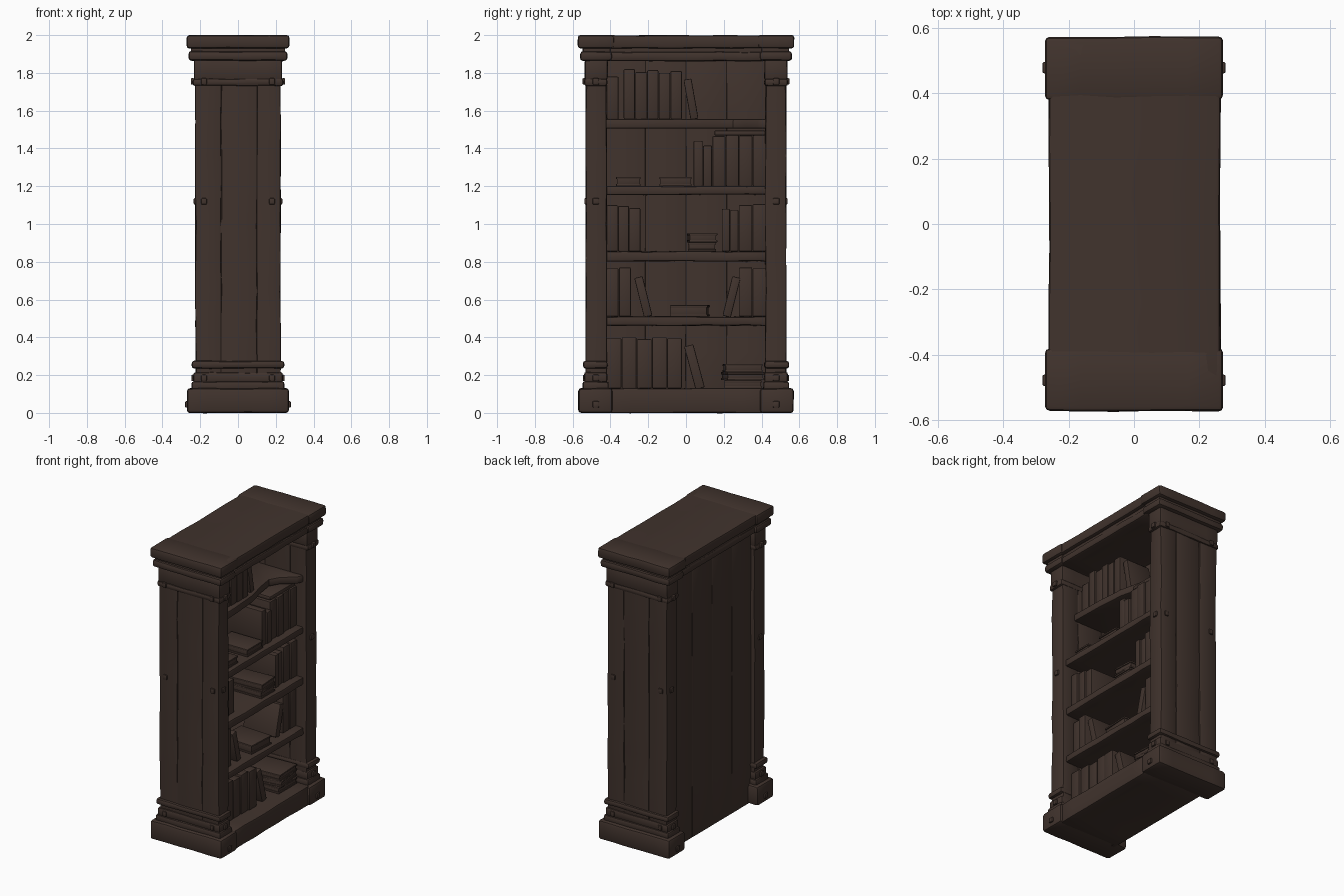
import bpy, bmesh, math, random
from mathutils import Matrix, Vector

if "Cube" in bpy.data.objects:
    bpy.data.objects.remove(bpy.data.objects["Cube"])

random.seed(4)

wood = bpy.data.materials.new("dark brown wood")
wood.diffuse_color = (0.052, 0.033, 0.026, 1)
wood.use_nodes = True
wood.node_tree.nodes["Principled BSDF"].inputs["Base Color"].default_value = wood.diffuse_color


def finish(name, bm):
    bmesh.ops.recalc_face_normals(bm, faces=bm.faces)
    me = bpy.data.meshes.new(name)
    bm.to_mesh(me)
    bm.free()
    ob = bpy.data.objects.new(name, me)
    me.materials.append(wood)
    bpy.context.collection.objects.link(ob)
    return ob


def box(name, x, y, z, bevel=0.008, cuts=0, axis=2, wobble=0.0, lean=0.0, turn=0.0):
    """Bevelled box from ranges; cuts and wobble give a hand-hewn edge."""
    lo, hi = Vector((x[0], y[0], z[0])), Vector((x[1], y[1], z[1]))
    mid, size = (lo + hi) / 2, hi - lo
    bm = bmesh.new()
    bmesh.ops.create_cube(bm, size=1, matrix=Matrix.Diagonal((*size, 1)))
    for i in range(cuts):
        co, no = Vector(), Vector()
        co[axis] = size[axis] * ((i + 1) / (cuts + 1) - 0.5)
        no[axis] = 1
        bmesh.ops.bisect_plane(bm, geom=bm.verts[:] + bm.edges[:] + bm.faces[:],
                               plane_co=co, plane_no=no)
    sharp = [e for e in bm.edges if e.calc_face_angle(0) > 0.6]
    for v in bm.verts:
        for k in range(3):
            if k != axis:
                v.co[k] += random.uniform(-wobble, wobble)
    bmesh.ops.bevel(bm, geom=sharp, offset=bevel, segments=2, profile=0.5, affect='EDGES')
    # lean pivots about the bottom centre, turn about the vertical
    foot = Vector((0, 0, -size.z / 2))
    rot = Matrix.Rotation(turn, 4, 'Z') @ Matrix.Rotation(lean, 4, 'X')
    bm.transform(Matrix.Translation(mid + foot) @ rot @ Matrix.Translation(-foot))
    return finish(name, bm)


def span(s, a, b):
    """Range a..b mirrored to the side s."""
    return tuple(sorted((s * a, s * b)))


# side walls, plinth blocks, bands and capitals, mirrored in y
PLANKS = [(-0.225, -0.09), (-0.09, 0.10), (0.10, 0.225)]
BANDS = [("plinth", 0.0, 0.13, 0.27, 0.57, 0.39, 0.016),
         ("plinth_step", 0.12, 0.165, 0.245, 0.545, 0.41, 0.01),
         ("lower_panel_band", 0.16, 0.215, 0.237, 0.538, 0.415, 0.012),
         ("lower_bead", 0.235, 0.275, 0.245, 0.545, 0.415, 0.014),
         ("upper_bead", 1.73, 1.77, 0.24, 0.54, 0.415, 0.014),
         ("frieze", 1.76, 1.87, 0.234, 0.536, 0.415, 0.012),
         ("capital", 1.865, 1.915, 0.262, 0.56, 0.39, 0.016),
         ("neck", 1.90, 1.94, 0.25, 0.545, 0.40, 0.006),
         ("cornice_end", 1.93, 2.0, 0.272, 0.572, 0.38, 0.014)]

for s, side in ((-1, "left"), (1, "right")):
    box(side + "_wall_core", (-0.215, 0.215), span(s, 0.425, 0.52), (0.05, 1.95), 0.003)
    for i, px in enumerate(PLANKS):
        box(f"{side}_wall_plank_{i}", px, span(s, 0.42, 0.53), (0.10, 1.90),
            0.007, 9, 2, 0.003)
    for nm, z0, z1, hx, yo, yi, bv in BANDS:
        box(f"{side}_{nm}", (-hx, hx), span(s, yi, yo), (z0, z1), bv, 4, 0, 0.002)
    # nail heads on the corner posts
    for sx in (-1, 1):
        for z, hx, yo in ((0.045, 0.27, 0.57), (0.185, 0.237, 0.538),
                          (1.12, 0.225, 0.53), (1.755, 0.24, 0.54)):
            box("post_nail", span(sx, hx - 0.01, hx + 0.01), span(s, 0.46, 0.495),
                (z - 0.017, z + 0.017), 0.006)
            if z > 0.1:
                box("side_nail", span(sx, 0.165, 0.195), span(s, yo - 0.01, yo + 0.008),
                    (z - 0.017, z + 0.017), 0.006)

# middle of the base, cornice and front rail
box("base_board", (-0.195, 0.255), (-0.41, 0.41), (0, 0.13), 0.01, 6, 1, 0.002)
box("cornice_top", (-0.26, 0.264), (-0.56, 0.56), (1.93, 1.998), 0.012, 6, 1, 0.002)
box("cornice_neck", (-0.24, 0.24), (-0.42, 0.42), (1.89, 1.94), 0.005)
box("top_rail", (-0.245, 0.25), (-0.42, 0.42), (1.862, 1.912), 0.014, 6, 1, 0.002)

# recessed back made of upright boards
for i in range(4):
    y0 = -0.43 + i * 0.215
    box(f"back_board_{i}", (-0.198, -0.17), (y0, y0 + 0.215), (0.0, 1.92), 0.003, 5, 2, 0.001)

# straight shelves
for i, (z0, z1) in enumerate([(0.462, 0.51), (0.803, 0.855), (1.155, 1.20)]):
    box(f"shelf_{i + 1}", (-0.18, 0.20), (-0.43, 0.43), (z0, z1), 0.01, 7, 1, 0.003)

# top shelf with a worn, wavy front edge
edge = [(0.13, -0.43), (0.125, -0.2), (0.11, 0.0), (0.075, 0.15), (0.06, 0.25),
        (0.10, 0.32), (0.18, 0.38), (0.20, 0.43)]
bm = bmesh.new()
vs = [bm.verts.new((px, py, 1.505)) for px, py in [(-0.18, -0.43)] + edge + [(-0.18, 0.43)]]
face = bm.faces.new(vs)
ext = bmesh.ops.extrude_face_region(bm, geom=[face])
bmesh.ops.translate(bm, verts=[v for v in ext["geom"] if isinstance(v, bmesh.types.BMVert)],
                    vec=(0, 0, 0.05))
bmesh.ops.bevel(bm, geom=[e for e in bm.edges if e.calc_face_angle(0) > 1.0],
                offset=0.009, segments=2, profile=0.5, affect='EDGES')
finish("shelf_4", bm)


def row(y0, y1, z, tops, front=0.16):
    """Upright books filling y0..y1, one per top height."""
    w = (y1 - y0) / len(tops)
    for i, t in enumerate(tops):
        f = front - random.uniform(0, 0.02)
        box("upright_book", (-0.12, f), (y0 + i * w, y0 + (i + 1) * w - 0.002), (z, t), 0.006)


def leaning(y, w, z, h, angle, front=0.15):
    box("leaning_book", (-0.10, front), (y - w / 2, y + w / 2), (z, z + h), 0.006,
        lean=math.radians(angle))


def stack(y0, y1, z, thick, turns, front=0.17):
    """Books lying flat: two covers around a page block each."""
    for i, a in enumerate(turns):
        b, t = z + i * thick, math.radians(a)
        x0 = front - 0.24
        box("flat_book_cover", (x0, front), (y0, y1), (b, b + 0.012), 0.003, turn=t)
        box("flat_book_pages", (x0 + 0.006, front - 0.006), (y0 + 0.004, y1 - 0.006),
            (b + 0.006, b + thick - 0.006), 0.002, turn=t)
        box("flat_book_cover", (x0, front), (y0, y1), (b + thick - 0.012, b + thick), 0.003, turn=t)


# top shelf books
row(-0.42, -0.355, 1.555, [1.78], 0.08)
row(-0.33, -0.02, 1.555, [1.82, 1.805, 1.815, 1.80, 1.81], 0.10)
leaning(0.045, 0.042, 1.555, 0.215, 10, 0.08)
# fourth shelf books
stack(-0.37, -0.24, 1.20, 0.05, [0])
stack(-0.14, 0.03, 1.20, 0.05, [0])
row(0.04, 0.14, 1.20, [1.44, 1.415])
row(0.14, 0.425, 1.20, [1.465, 1.47, 1.468, 1.47])
box("book_lying_on_row", (-0.10, 0.14), (0.15, 0.42), (1.468, 1.495), 0.008)
# third shelf books
row(-0.42, -0.24, 0.855, [1.10, 1.095, 1.085])
stack(0.01, 0.16, 0.855, 0.048, [0, 3])
row(0.19, 0.28, 0.855, [1.08, 1.075])
row(0.28, 0.425, 0.855, [1.10, 1.105])
# second shelf books
row(-0.42, -0.29, 0.51, [0.765, 0.77])
leaning(-0.20, 0.045, 0.51, 0.215, 14)
stack(-0.08, 0.12, 0.51, 0.06, [-3])
leaning(0.215, 0.045, 0.51, 0.215, -14)
row(0.28, 0.425, 0.51, [0.77, 0.765])
# bottom shelf books
row(-0.42, -0.02, 0.13, [0.395, 0.40, 0.39, 0.40, 0.395])
leaning(0.075, 0.05, 0.13, 0.235, 15)
stack(0.20, 0.40, 0.13, 0.043, [0, 8, 3])

# soft bevels with crisp edges
bpy.ops.object.select_all(action='SELECT')
bpy.context.view_layer.objects.active = bpy.context.selected_objects[0]
bpy.ops.object.shade_smooth_by_angle(angle=math.radians(35))
